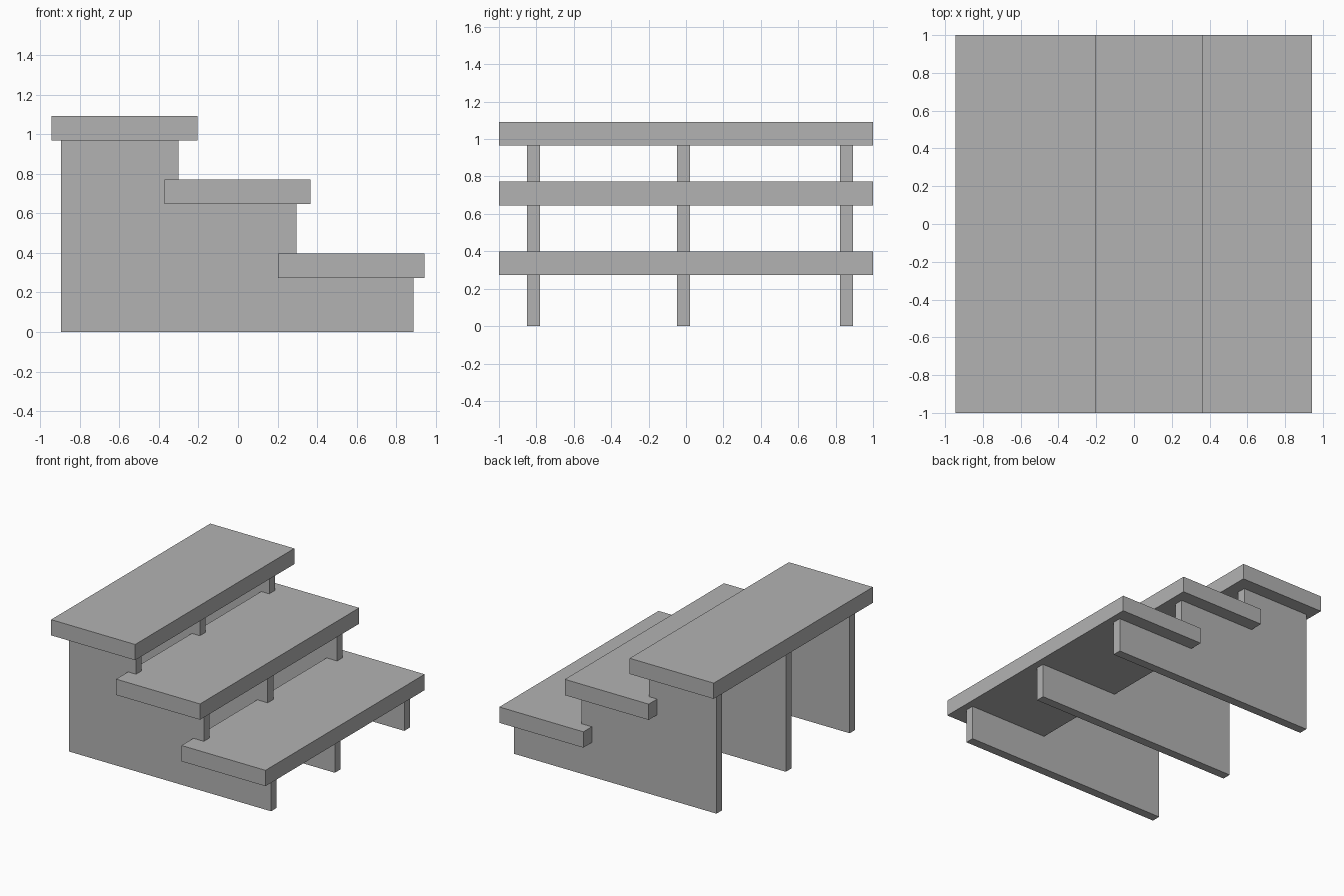
import bpy, bmesh

if "Cube" in bpy.data.objects:
    bpy.data.objects.remove(bpy.data.objects["Cube"])

grey = bpy.data.materials.new("plain grey")
grey.diffuse_color = (0.45, 0.45, 0.45, 1.0)
grey.use_nodes = True
grey.node_tree.nodes["Principled BSDF"].inputs["Base Color"].default_value = grey.diffuse_color


def extrude_profile(name, profile, y0, y1):
    """Solid from an (x, z) outline, extruded from y0 to y1."""
    bm = bmesh.new()
    face = bm.faces.new([bm.verts.new((x, y0, z)) for x, z in profile])
    ext = bmesh.ops.extrude_face_region(bm, geom=[face])
    verts = [g for g in ext["geom"] if isinstance(g, bmesh.types.BMVert)]
    bmesh.ops.translate(bm, verts=verts, vec=(0, y1 - y0, 0))
    bmesh.ops.recalc_face_normals(bm, faces=bm.faces)
    mesh = bpy.data.meshes.new(name)
    bm.to_mesh(mesh)
    bm.free()
    mesh.materials.append(grey)
    obj = bpy.data.objects.new(name, mesh)
    bpy.context.collection.objects.link(obj)
    return obj


# Three treads: x start, x end, bottom, top
treads = {
    "lower_tread": (0.203, 0.942, 0.272, 0.398),
    "middle_tread": (-0.372, 0.366, 0.646, 0.772),
    "upper_tread": (-0.944, -0.205, 0.967, 1.092),
}
for name, (x0, x1, z0, z1) in treads.items():
    extrude_profile(name, [(x0, z0), (x1, z0), (x1, z1), (x0, z1)], -1.0, 1.0)

# Three stepped stringers carrying the treads
steps = [(-0.894, 0.0), (0.886, 0.0), (0.886, 0.272), (0.295, 0.272),
         (0.295, 0.646), (-0.302, 0.646), (-0.302, 0.967), (-0.894, 0.967)]
for name, y in (("front_stringer", -0.85), ("middle_stringer", -0.048),
                ("back_stringer", 0.824)):
    extrude_profile(name, steps, y, y + 0.07)
